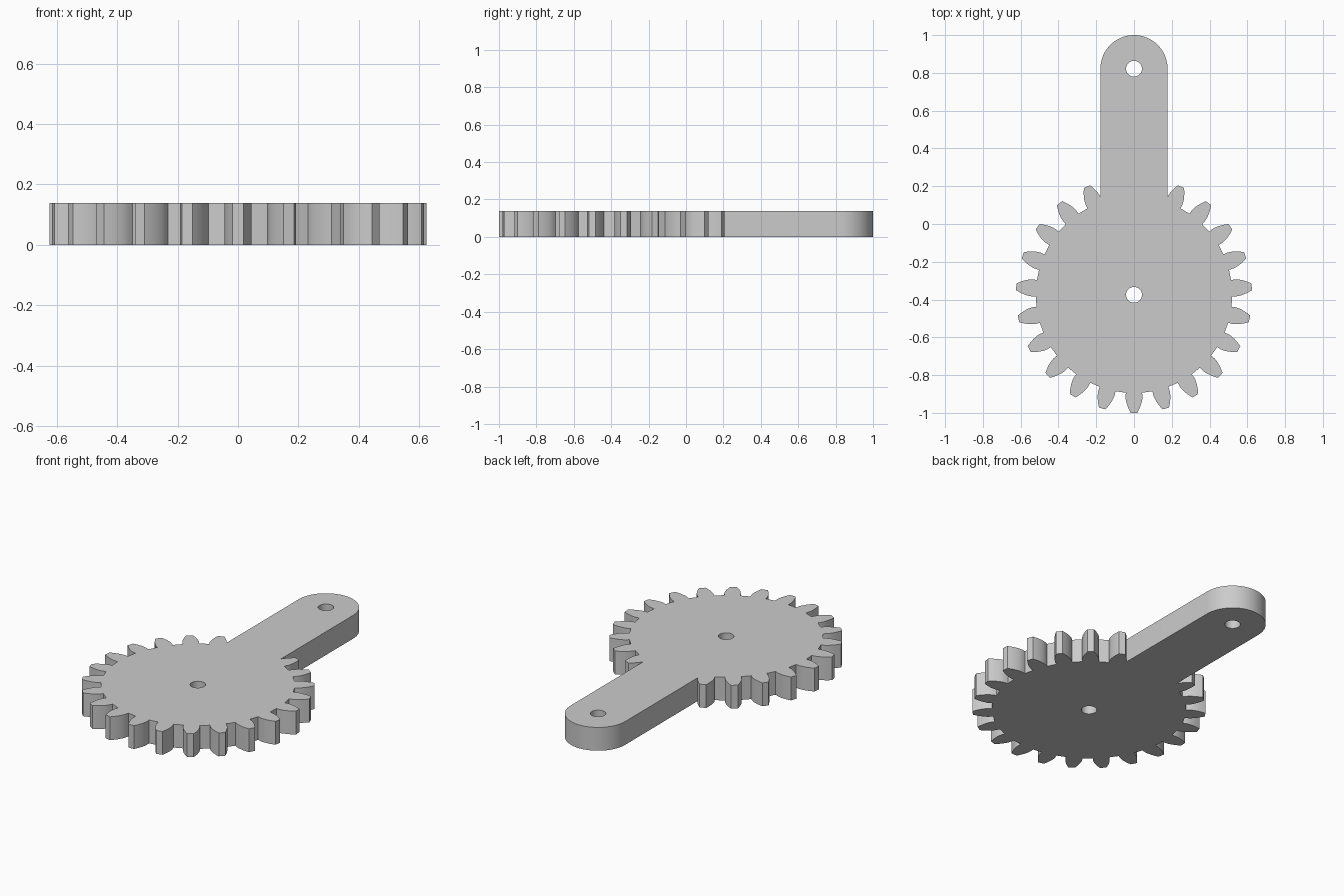
import bpy
import bmesh
from math import acos, cos, sin, tan, pi, radians

cube = bpy.data.objects.get("Cube")
if cube:
    bpy.data.objects.remove(cube, do_unlink=True)

THICKNESS = 0.138
TEETH = 23
PITCH_R, TIP_R, ROOT_R = 0.575, 0.625, 0.52
BASE_R = PITCH_R * cos(radians(20))
GEAR_Y, ARM_Y = -0.375, 0.822
ARM_R, HOLE_R = 0.178, 0.042


def polar(r, angle, cy):
    return (r * cos(angle), cy + r * sin(angle))


def involute(r):
    a = acos(min(1, BASE_R / r))
    return tan(a) - a


def half_angle(r):
    return pi / (2 * TEETH) + involute(PITCH_R) - involute(max(r, BASE_R))


# Involute teeth, leaving out the two swallowed by the arm
flank = [ROOT_R] + [BASE_R + (TIP_R - BASE_R) * i / 6 for i in range(7)]
outline = []
for k in range(-10, 11):
    mid = -pi / 2 + k * 2 * pi / TEETH
    outline += [polar(r, mid - half_angle(r), GEAR_Y) for r in flank]
    outline += [polar(r, mid + half_angle(r), GEAR_Y) for r in reversed(flank)]
outline = [p for p in outline if p[1] < GEAR_Y or abs(p[0]) > ARM_R + 0.001]

# Arm with rounded end
outline.append((ARM_R, 0.145))
outline += [polar(ARM_R, pi * i / 32, ARM_Y) for i in range(33)]
outline.append((-ARM_R, 0.145))

# Pivot holes at the gear centre and the arm end
holes = [[polar(HOLE_R, 2 * pi * i / 32, cy) for i in range(32)]
         for cy in (GEAR_Y, ARM_Y)]

# Fill the profile and extrude it
bm = bmesh.new()
for loop in [outline] + holes:
    verts = [bm.verts.new((x, y, 0)) for x, y in loop]
    for a, b in zip(verts, verts[1:] + verts[:1]):
        bm.edges.new((a, b))
bmesh.ops.triangle_fill(bm, use_beauty=True, edges=bm.edges[:], normal=(0, 0, 1))
result = bmesh.ops.extrude_face_region(bm, geom=bm.faces[:], use_keep_orig=True)
top = [v for v in result["geom"] if isinstance(v, bmesh.types.BMVert)]
bmesh.ops.translate(bm, verts=top, vec=(0, 0, THICKNESS))
bmesh.ops.recalc_face_normals(bm, faces=bm.faces[:])
mesh = bpy.data.meshes.new("gear_with_arm")
bm.to_mesh(mesh)
bm.free()

gear = bpy.data.objects.new("gear_with_arm", mesh)
bpy.context.collection.objects.link(gear)

# Plain grey material
grey = bpy.data.materials.new("light_grey")
grey.use_nodes = True
colour = (0.6, 0.6, 0.6, 1)
grey.diffuse_color = colour
for node in grey.node_tree.nodes:
    if node.type == "BSDF_PRINCIPLED":
        node.inputs["Base Color"].default_value = colour
mesh.materials.append(grey)

bpy.ops.object.select_all(action="DESELECT")
gear.select_set(True)
bpy.context.view_layer.objects.active = gear
bpy.ops.object.shade_smooth_by_angle(angle=radians(30))
